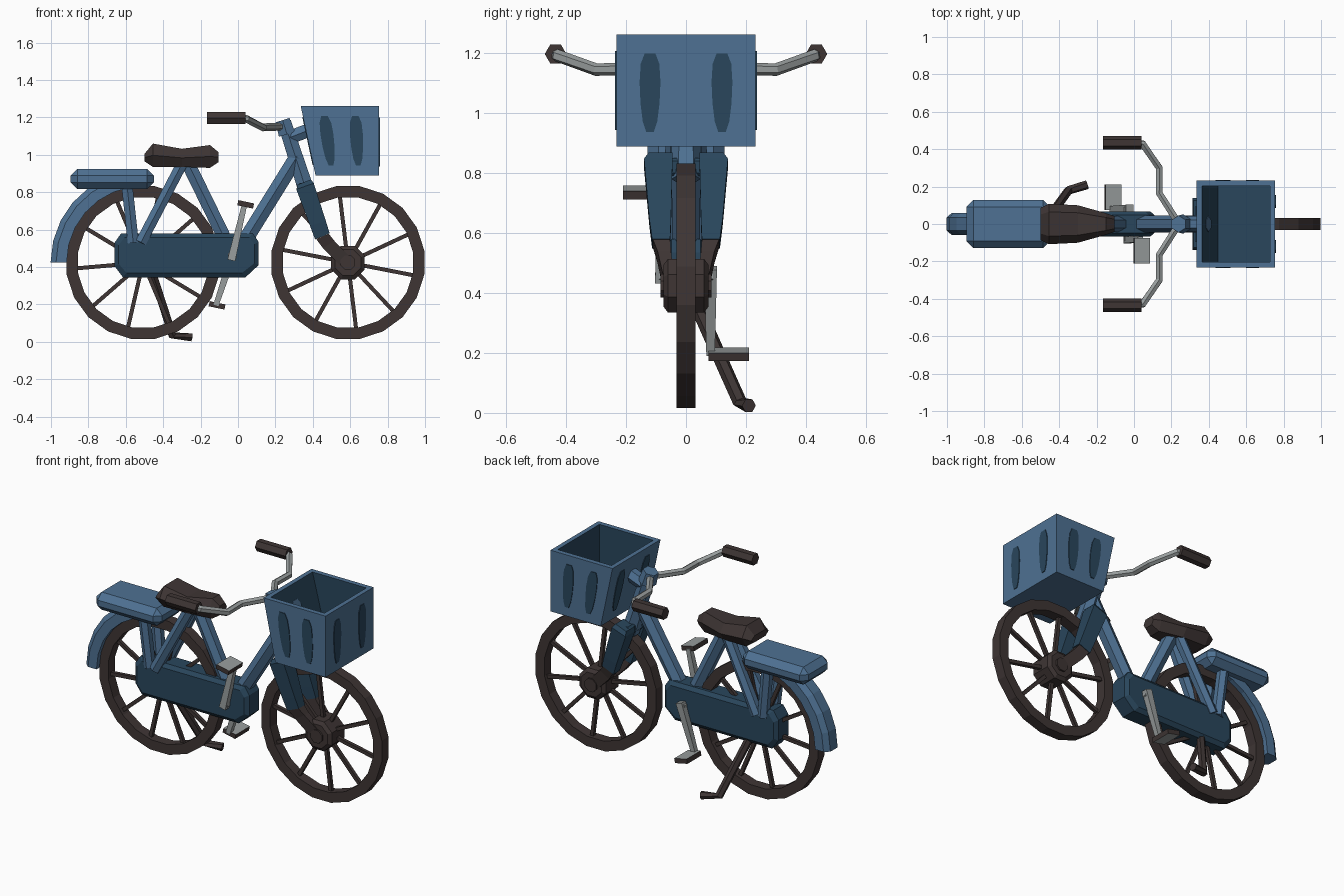
import bpy, bmesh, math
from mathutils import Vector as V, Matrix

if "Cube" in bpy.data.objects:
    bpy.data.objects.remove(bpy.data.objects["Cube"])


def material(name, rgb):
    m = bpy.data.materials.new(name)
    m.diffuse_color = [(c / 255 / 12.92 if c < 11 else ((c / 255 + .055) / 1.055) ** 2.4) for c in rgb] + [1]
    m.use_nodes = True
    m.node_tree.nodes["Principled BSDF"].inputs["Base Color"].default_value = m.diffuse_color
    return m


BLUE = material("steel_blue", (78, 113, 147))
DARK = material("dark_blue", (41, 70, 92))
BROWN = material("dark_brown", (62, 53, 52))
SILVER = material("silver", (152, 157, 157))


def loft(name, rings, mats, closed=False, rule=None):
    """Skin a list of equal-length point rings; rule(face) picks the material slot."""
    bm = bmesh.new()
    vs = [[bm.verts.new(p) for p in r] for r in rings]
    n, k = len(rings[0]), len(rings)
    for i in range(k if closed else k - 1):
        a, b = vs[i], vs[(i + 1) % k]
        for j in range(n):
            bm.faces.new((a[j], a[(j + 1) % n], b[(j + 1) % n], b[j]))
    if not closed:
        bm.faces.new(vs[0])
        bm.faces.new(vs[-1][::-1])
    bmesh.ops.recalc_face_normals(bm, faces=bm.faces[:])
    if rule:
        for f in bm.faces:
            f.material_index = rule(f)
    me = bpy.data.meshes.new(name)
    bm.to_mesh(me)
    bm.free()
    for m in (mats if isinstance(mats, list) else [mats]):
        me.materials.append(m)
    ob = bpy.data.objects.new(name, me)
    bpy.context.collection.objects.link(ob)
    return ob


def tube(name, pts, r, mat, sides=6, ref=(0, 1, 0)):
    """Polygonal tube through points; r may be one radius or one per point."""
    pts = [V(p) for p in pts]
    rs = r if isinstance(r, list) else [r] * len(pts)
    rings = []
    for i, p in enumerate(pts):
        t = (pts[min(i + 1, len(pts) - 1)] - pts[max(i - 1, 0)]).normalized()
        u = t.cross(V(ref)).normalized()
        w = t.cross(u)
        rings.append([p + rs[i] * (u * math.cos(a) + w * math.sin(a))
                      for a in (2 * math.pi * (j + .5) / sides for j in range(sides))])
    return loft(name, rings, mat)


def prism(name, poly, levels, mat):
    """Extrude an xz outline along y; levels are (y, inset scale)."""
    cx = sum(p[0] for p in poly) / len(poly)
    cz = sum(p[1] for p in poly) / len(poly)
    sz = max(p[1] for p in poly) - cz
    sx = max(p[0] for p in poly) - cx
    return loft(name, [[(cx + (x - cx) * (1 - d / sx), y, cz + (z - cz) * (1 - d / sz))
                        for x, z in poly] for y, d in levels], mat)


def box(name, lo, hi, mat, bevel=0):
    ring = lambda z: [(lo[0], lo[1], z), (hi[0], lo[1], z), (hi[0], hi[1], z), (lo[0], hi[1], z)]
    ob = loft(name, [ring(lo[2]), ring(hi[2])], mat)
    if bevel:
        m = ob.modifiers.new("bevel", 'BEVEL')
        m.width, m.segments = bevel, 1
    return ob


def ngon(cx, cz, r, n):
    return [(cx + r * math.cos(2 * math.pi * (i + .5) / n), cz + r * math.sin(2 * math.pi * (i + .5) / n))
            for i in range(n)]


# Wheels: tyre, spokes, hub
ZC = .424
for label, cx, off in (("front", .588, -11), ("rear", -.508, 5)):
    rings = []
    for i in range(20):
        a = 2 * math.pi * (i + .5) / 20
        rings.append([(cx + r * math.cos(a), y, ZC + r * math.sin(a))
                      for r, y in ((.413, -.032), (.413, .032), (.352, .032), (.352, -.032))])
    loft(label + "_tyre", rings, BROWN, closed=True)
    for i in range(10):
        a = math.radians(off + 36 * i)
        d = V((math.cos(a), 0, math.sin(a)))
        c = V((cx, 0, ZC))
        tube(f"{label}_spoke_{i}", [c + d * .03, c + d * .37], .015, BROWN, 4)
prism("front_hub", ngon(.588, ZC, .097, 8), [(-.075, .02), (-.06, 0), (.06, 0), (.075, .02)], BROWN)
prism("front_axle_cap", ngon(.588, ZC, .042, 8), [(-.085, 0), (.085, 0)], BROWN)

# Chain guard enclosing the rear hub and crank axle
prism("chain_guard", [(-.66, .405), (-.615, .345), (.04, .345), (.11, .41), (.11, .535), (.08, .58),
                      (-.625, .58), (-.66, .53)],
      [(-.066, .022), (-.048, 0), (.048, 0), (.066, .022)], DARK)

# Frame tubes
tube("head_tube", [(.247, 0, 1.175), (.375, 0, .78)], [.042, .05], BLUE)
tube("head_cap", [(.238, 0, 1.185), (.262, 0, 1.11)], [.045, .052], BLUE)
tube("down_tube", [(.315, 0, .99), (.03, 0, .53)], .046, BLUE)
tube("seat_tube", [(-.28, 0, .98), (-.06, 0, .53)], .042, BLUE)
tube("basket_bracket", [(.27, 0, 1.09), (.40, 0, 1.14)], .042, BLUE)
for s, side in ((-1, "right"), (1, "left")):
    tube(f"{side}_seat_stay", [(-.29, s * .03, .97), (-.52, s * .055, .53)], .034, BLUE)
    tube(f"{side}_rack_support", [(-.595, s * .06, .85), (-.56, s * .05, .53)], .034, BLUE)

    # Fork leg with brown tip
    def sect(x0, z0, x1, z1, y0, y1):
        return [(x0, s * y0, z0), (x1, s * y0, z1), (x1, s * y1, z1), (x0, s * y1, z0)]
    loft(f"{side}_fork_cover", [sect(.318, .84, .39, .868, .045, .125), sect(.312, .815, .405, .848, .045, .14),
                                sect(.385, .62, .47, .645, .05, .122), sect(.412, .548, .49, .58, .053, .113)], DARK)
    loft(f"{side}_fork_tip", [sect(.418, .55, .485, .578, .053, .11), sect(.455, .50, .515, .54, .05, .095),
                              sect(.55, .405, .60, .455, .04, .075)], BROWN)

    # Handlebar half and grip
    tube(f"{side}_handlebar", [(.25, 0, 1.15), (.215, s * .04, 1.15), (.135, s * .165, 1.147), (.135, s * .30, 1.145),
                               (.045, s * .43, 1.192), (.0, s * .435, 1.197)], .021, SILVER, 6, (0, 0, 1))
    tube(f"{side}_grip", [(.04, s * .435, 1.197), (-.165, s * .435, 1.197)], .036, BROWN, 6)
box("fork_crown", (.322, -.10, .79), (.395, .10, .85), DARK, .01)

# Saddle: x, half width, bottom, top
rings = []
for x, w, b, t in ((-.50, .085, .965, 1.005), (-.455, .108, .935, 1.06), (-.30, .10, .935, 1.032),
                   (-.15, .058, .93, 1.052), (-.105, .042, .96, 1.015)):
    m = (b + t) / 2
    rings.append([(x, -w, m), (x, -w * .65, b), (x, w * .65, b), (x, w, m), (x, w * .6, t), (x, -w * .6, t)])
loft("saddle", rings, BROWN)

# Rear carrier and mudguard
box("rear_carrier", (-.895, -.128, .817), (-.45, .128, .925), BLUE, .036)
rings = []
for i in range(7):
    a = math.radians(180 - i * 13.5)
    rings.append([(-.508 + r * math.cos(a), y, ZC + r * math.sin(a))
                  for r, y in ((.408, -.06), (.465, -.06), (.494, -.035), (.494, .035), (.465, .06), (.408, .06))])
loft("rear_mudguard", rings, BLUE)


# Basket with hollow dark interior
def plan(x0, x1, y, z):
    return [(x0, -y, z), (x1, -y, z), (x1, y, z), (x0, y, z)]


loft("basket", [plan(.415, .755, .232, .888), plan(.335, .755, .232, 1.262),
                plan(.363, .727, .202, 1.262), plan(.45, .727, .202, .92)], [BLUE, DARK],
     rule=lambda f: int(all(abs(v.co.y) < .21 for v in f.verts)))


# Basket slots: tapered dark plates on each wall
def slot(name, centre, u, v, lean):
    c, u, v = V(centre), V(u), V(v).normalized()
    n = u.cross(v)
    rings = []
    for d in (-.004, .004):
        ring = []
        for i in range(12):
            a = 2 * math.pi * (i + .5) / 12
            ca, sa = math.cos(a), math.sin(a)
            wide = (.034 + .006 * sa) * math.copysign(abs(ca) ** .6, ca)
            ring.append(c + u * (wide - lean * sa) + v * (.136 * sa) + n * d)
        rings.append(ring)
    loft(name, rings, DARK)


for s in (-1, 1):
    slot(f"side_slot_a_{s}", (.48, s * .232, 1.075), (1, 0, 0), (0, 0, 1), .018)
    slot(f"side_slot_b_{s}", (.635, s * .232, 1.075), (1, 0, 0), (0, 0, 1), .008)
    slot(f"front_slot_{s}", (.755, s * .12, 1.068), (0, 1, 0), (0, 0, 1), 0)
    slot(f"rear_slot_{s}", (.375, s * .12, 1.075), (0, 1, 0), (-.08, 0, .374), 0)

# Cranks and pedals
tube("crank_axle", [(-.03, -.09, .46), (-.03, .09, .46)], .026, SILVER, 6, (0, 0, 1))
for s, label, end in ((-1, "upper", (.035, .735)), (1, "lower", (-.118, .195))):
    d = V((end[0] + .03, 0, end[1] - .46)).normalized() * .025
    tube(label + "_crank", [V((-.03, s * .082, .46)) - d, V((end[0], s * .082, end[1]))], [.03, .02], SILVER, 4)
    tilt = Matrix.Rotation(math.radians(12), 3, 'Y')
    rings = [[tilt @ V((x, s * y, z)) + V((end[0] + .006, 0, end[1])) for x, y in
              ((-.043, .075), (.043, .075), (.043, .21), (-.043, .21))] for z in (-.014, .014)]
    loft(label + "_pedal", rings, [SILVER, BROWN], rule=lambda f: int(abs(f.normal.z) < .7))

# Kickstand
tube("kickstand", [(-.455, .035, .36), (-.35, .18, .035), (-.25, .21, .024)], .024, BROWN, 6)
